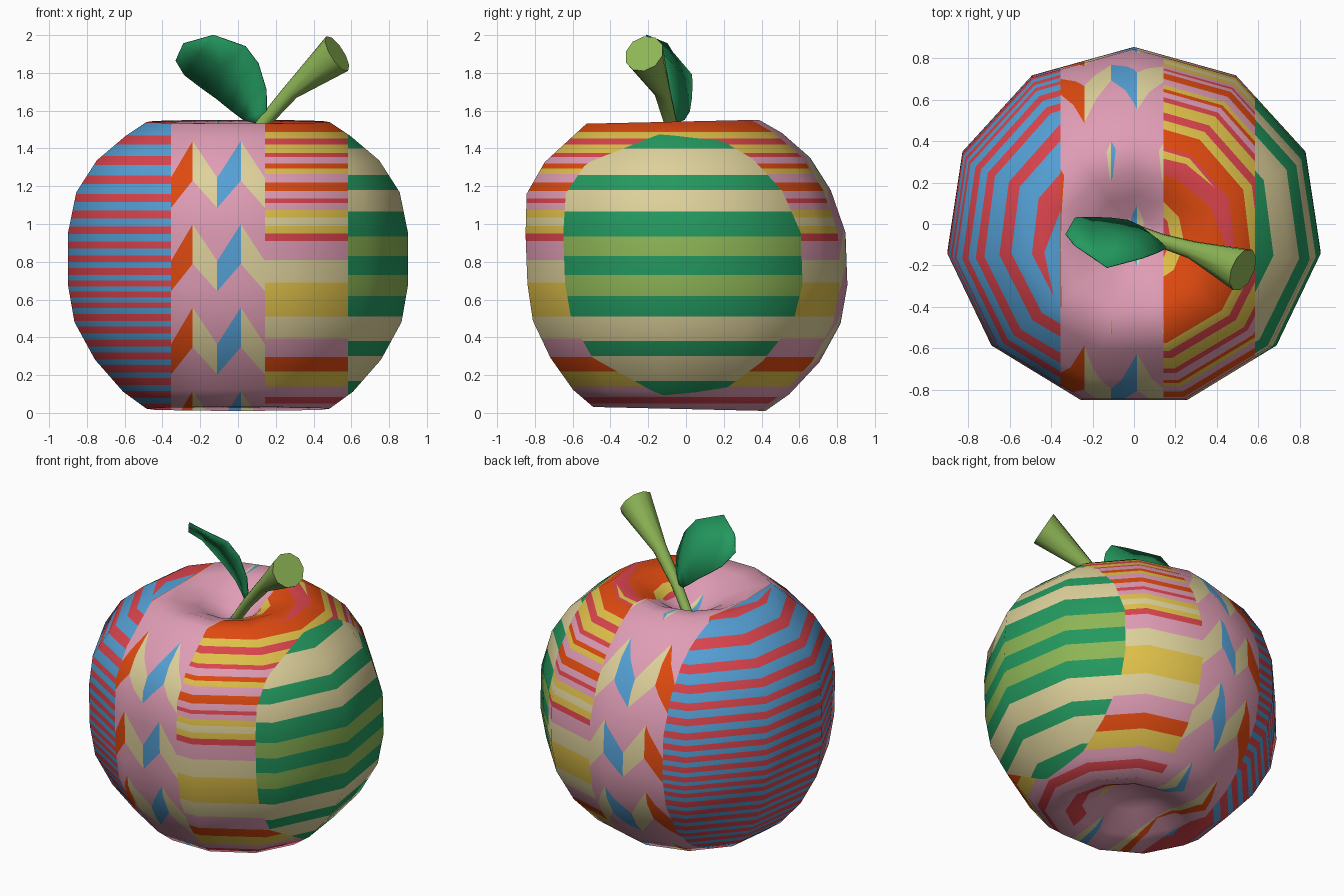
import bpy, bmesh, math
from mathutils import Vector

if "Cube" in bpy.data.objects:
    bpy.data.objects.remove(bpy.data.objects["Cube"])

# ---- flat colours (sRGB converted to linear) ----
HEX = {"pink": "E09DB5", "blue": "55A0D5", "red": "DB444D", "orange": "E04A10",
       "beige": "DED19B", "yellow": "E0C14A", "green": "23995F", "light green": "8EB656"}


def lin(c):
    return c / 12.92 if c <= 0.04045 else ((c + 0.055) / 1.055) ** 2.4


MATS = {}
for name, h in HEX.items():
    m = bpy.data.materials.new(name)
    m.diffuse_color = [lin(int(h[i:i + 2], 16) / 255) for i in (0, 2, 4)] + [1]
    m.use_nodes = True
    m.node_tree.nodes["Principled BSDF"].inputs["Base Color"].default_value = m.diffuse_color
    MATS[name] = m


def add_object(name, mesh):
    ob = bpy.data.objects.new(name, mesh)
    bpy.context.collection.objects.link(ob)
    return ob


# ---- apple body: 11-sided lathe, (radius, height, y shift) ----
SIDES = 11
PROFILE = [(0, 1.37, -.05), (.10, 1.40, -.05), (.21, 1.475, -.06), (.35, 1.53, -.075),
           (.49, 1.543, -.08), (.60, 1.47, -.06), (.755, 1.34, -.06), (.865, 1.17, -.055),
           (.91, .95, -.02), (.91, .68, -.01), (.875, .48, -.013), (.765, .28, -.02),
           (.615, .11, -.037), (.49, .02, -.045), (.33, .06, -.04), (.17, .15, -.04),
           (0, .19, -.04)]


def body_bmesh():
    bm = bmesh.new()
    rings = []
    for r, z, c in PROFILE:
        ring = []
        for i in range(SIDES if r else 1):
            a = math.pi / 2 + i * math.tau / SIDES
            y = c + .95 * r * math.sin(a)
            ring.append(bm.verts.new((r * math.cos(a), y, z + (z - .78) * .03 * y)))
        rings.append(ring)
    for A, B in zip(rings, rings[1:]):
        for i in range(SIDES):
            j = (i + 1) % SIDES
            if len(A) == 1:
                bm.faces.new((A[0], B[i], B[j]))
            elif len(B) == 1:
                bm.faces.new((A[j], A[i], B[0]))
            else:
                bm.faces.new((A[i], B[i], B[j], A[j]))
    bmesh.ops.recalc_face_normals(bm, faces=bm.faces)
    bm.normal_update()
    layer = bm.verts.layers.float_vector.new("smooth_dir")
    for v in bm.verts:
        v[layer] = v.normal.copy()
    return bm


def cut(bm, co, no, **kw):
    bmesh.ops.bisect_plane(bm, geom=bm.verts[:] + bm.edges[:] + bm.faces[:], dist=1e-5,
                           plane_co=co, plane_no=no, **kw)


def body_strip(name, x0, x1, bands):
    """Vertical slice of the body; bands = (lower z at x0, lower z at x1, colour), top down."""
    bm = body_bmesh()
    cut(bm, (x0, 0, 0), (1, 0, 0), clear_inner=True)
    cut(bm, (x1, 0, 0), (1, 0, 0), clear_outer=True)
    for za, zb, _ in bands[:-1]:
        cut(bm, (x0, 0, za), (za - zb, 0, x1 - x0))
    names = list(dict.fromkeys(b[2] for b in bands))
    for f in bm.faces:
        f.smooth = True
        c = f.calc_center_median()
        t = (c.x - x0) / (x1 - x0)
        col = next((b[2] for b in bands if c.z > b[0] + (b[1] - b[0]) * t), bands[-1][2])
        f.material_index = names.index(col)
    # keep the shading of the uncut body
    layer = bm.verts.layers.float_vector["smooth_dir"]
    normals = [Vector(v[layer]).normalized() for v in bm.verts]
    bm.verts.layers.float_vector.remove(layer)
    me = bpy.data.meshes.new(name)
    bm.to_mesh(me)
    bm.free()
    for n in names:
        me.materials.append(MATS[n])
    me.normals_split_custom_set_from_vertices(normals)
    add_object(name, me)


def flat(pairs):
    return [(z, z, c) for z, c in pairs]


# left: narrow red and blue stripes, finest below the middle
stripes, z = [(1.535, "red")], 1.535
while z > 0.03:
    k = max(0, min(1, (z - .62) / .9))
    period = .055 + .06 * k if z > .6 else .068
    red = .55 - .13 * k
    stripes += [(z - period * (1 - red), "blue"), (z - period, "red")]
    z -= period
body_strip("body_left_stripes", -1, -.355, flat(stripes))

# middle: chevrons on pink
XS = [-.355, -.24, -.11, .015, .142]
for s, col in enumerate(["orange", "beige", "blue", "beige"]):
    bands = []
    for k in range(5):
        d = .441 * (1 - k)
        top, low = [1.245 + d, 1.44 + d], [1.085 + d, 1.23 + d]
        if s % 2:
            top.reverse()
            low.reverse()
        bands += [(*top, "pink"), (*low, col)]
    body_strip(f"body_chevron_{s + 1}", XS[s], XS[s + 1], bands + [(-1, -1, "pink")])

# right of middle: mixed stripes
body_strip("body_mixed_stripes", .142, .583, flat([
    (1.547, "yellow"), (1.537, "red"), (1.487, "orange"), (1.453, "yellow"), (1.42, "red"),
    (1.375, "yellow"), (1.355, "red"), (1.32, "pink"), (1.295, "orange"), (1.265, "yellow"),
    (1.22, "pink"), (1.175, "orange"), (1.135, "pink"), (1.11, "red"), (1.075, "pink"),
    (1.035, "yellow"), (.99, "beige"), (.95, "yellow"), (.91, "red"), (.81, "pink"),
    (.69, "beige"), (.51, "yellow"), (.395, "beige"), (.295, "pink"), (.22, "orange"),
    (.14, "yellow"), (.085, "pink"), (.05, "red"), (-1, "pink")]))

# far right: wide green and beige stripes
body_strip("body_right_stripes", .583, 1, flat([
    (1.40, "green"), (1.26, "beige"), (1.18, "green"), (1.066, "beige"), (.934, "green"),
    (.83, "light green"), (.73, "green"), (.62, "light green"), (.51, "green"),
    (.38, "beige"), (.30, "green"), (.17, "beige"), (-1, "green")]))

# ---- stem: flaring tube along a bent path ----
PATH = [((0, -.03, 1.36), .03), ((.13, -.08, 1.53), .034), ((.28, -.125, 1.70), .044),
        ((.525, -.222, 1.902), .108)]
bm = bmesh.new()
rings = []
pts = [Vector(p) for p, _ in PATH]
for i, (p, r) in enumerate(PATH):
    d = (pts[min(i + 1, 3)] - pts[max(i - 1, 0)]).normalized()
    if i == 3:
        d = Vector((.80, -.33, .50)).normalized()
    u = d.cross(Vector((0, 1, 0))).normalized()
    w = d.cross(u)
    rings.append([bm.verts.new(pts[i] + r * (u * math.cos(a) + w * math.sin(a)))
                  for a in (j * math.tau / 10 for j in range(10))])
for A, B in zip(rings, rings[1:]):
    for j in range(10):
        bm.faces.new((A[j], A[j - 1], B[j - 1], B[j])).smooth = True
for e in bm.edges:
    e.smooth = True
cap = bm.faces.new(rings[-1])
for e in cap.edges:
    e.smooth = False
bm.faces.new(rings[0])
bmesh.ops.recalc_face_normals(bm, faces=bm.faces)
me = bpy.data.meshes.new("stem")
bm.to_mesh(me)
bm.free()
me.materials.append(MATS["light green"])
add_object("stem", me)

# ---- leaf: thin blade from pairs of lower / upper edge points ----
PAIRS = [((.12, -.085, 1.525), (.135, -.09, 1.53)), ((.03, -.01, 1.55), (.152, -.11, 1.60)),
         ((-.03, .018, 1.595), (.15, -.12, 1.71)), ((-.11, .028, 1.66), (.108, -.14, 1.85)),
         ((-.20, .032, 1.725), (.04, -.165, 1.94)), ((-.285, .03, 1.79), (-.13, -.21, 2.0)),
         ((-.33, -.05, 1.865), (-.29, -.10, 1.955))]
bm = bmesh.new()
rows = []
for lo, hi in PAIRS:
    lo, hi = Vector(lo), Vector(hi)
    mid = (lo + hi) / 2 + Vector((0, .06, .05)) * (hi - lo).length * .25
    rows.append([bm.verts.new(p) for p in (lo, mid, hi)])
for A, B in zip(rows, rows[1:]):
    for j in (0, 1):
        bm.faces.new((A[j], A[j + 1], B[j + 1], B[j])).smooth = True
bmesh.ops.recalc_face_normals(bm, faces=bm.faces)
me = bpy.data.meshes.new("leaf")
bm.to_mesh(me)
bm.free()
me.materials.append(MATS["green"])
leaf = add_object("leaf", me)
mod = leaf.modifiers.new("thickness", "SOLIDIFY")
mod.thickness = .006
mod.offset = 0
